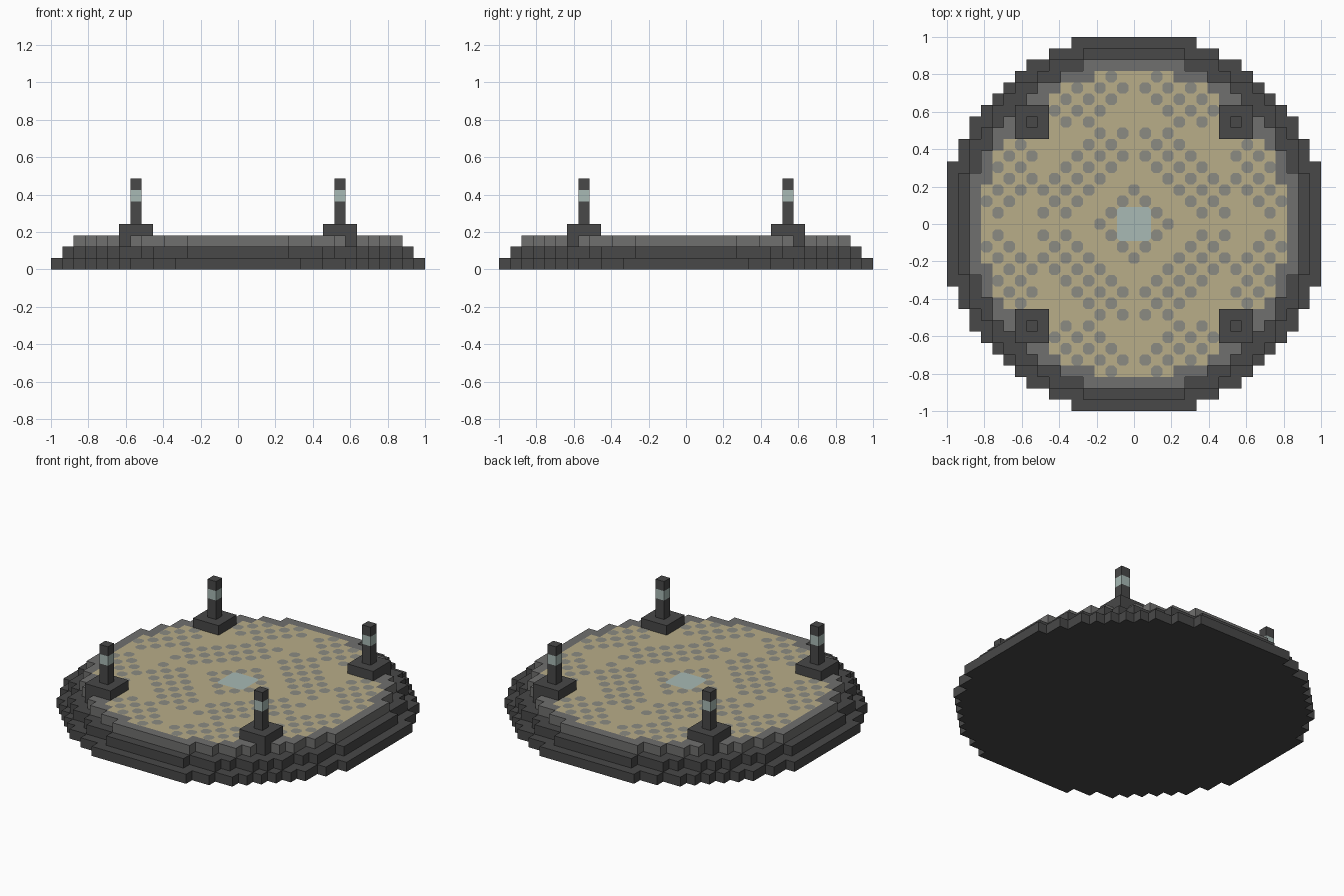
import bpy, bmesh, math
from mathutils import Matrix, Vector

if "Cube" in bpy.data.objects:
    bpy.data.objects.remove(bpy.data.objects["Cube"])

N = 33               # blocks across
S = 2 / N            # size of one block


def material(name, rgb):
    m = bpy.data.materials.new(name)
    m.use_nodes = True
    m.diffuse_color = (*rgb, 1)
    m.node_tree.nodes["Principled BSDF"].inputs["Base Color"].default_value = (*rgb, 1)
    return m


dark = material("dark stone", (0.065, 0.065, 0.065))
grey = material("grey stone", (0.162, 0.16, 0.158))
sand = material("sand floor", (0.48, 0.418, 0.25))
spot = material("spot grey", (0.26, 0.258, 0.225))
pale = material("pale crystal", (0.392, 0.491, 0.462))


def finish(name, bm, *mats):
    me = bpy.data.meshes.new(name)
    bm.to_mesh(me)
    bm.free()
    for m in mats:
        me.materials.append(m)
    ob = bpy.data.objects.new(name, me)
    bpy.context.collection.objects.link(ob)
    return ob


def cell(v):
    return round(v.x / S), round(v.y / S)


def under_pillar(i, j):
    return min(abs(i), abs(j)) >= 8 and max(abs(i), abs(j)) <= 10


def tier(name, level, radius, mats, keep=lambda i, j: True, paint=None):
    """One block-high stepped disc, cut from a square grid of blocks."""
    bm = bmesh.new()
    bmesh.ops.create_grid(bm, x_segments=N, y_segments=N, size=1)
    out = []
    for f in bm.faces:
        i, j = cell(f.calc_center_median())
        if math.hypot(i, j) > radius or not keep(i, j):
            out.append(f)
    bmesh.ops.delete(bm, geom=out, context='FACES')
    ext = bmesh.ops.extrude_face_region(bm, geom=bm.faces[:], use_keep_orig=True)
    top = [g for g in ext["geom"] if isinstance(g, bmesh.types.BMVert)]
    bmesh.ops.translate(bm, verts=top, vec=(0, 0, S))
    bmesh.ops.translate(bm, verts=bm.verts, vec=(0, 0, level * S))
    bmesh.ops.recalc_face_normals(bm, faces=bm.faces)
    if paint:
        for f in bm.faces:
            if f.normal.z > 0.5:
                f.material_index = paint(*cell(f.calc_center_median()))
    return finish(name, bm, *mats)


def block(name, i, j, low, high, width, mat):
    """Box given in block units."""
    bm = bmesh.new()
    scale = Matrix.Diagonal((width * S, width * S, (high - low) * S, 1))
    place = Matrix.Translation(Vector((i, j, (low + high) / 2)) * S)
    bmesh.ops.create_cube(bm, size=1, matrix=place @ scale)
    return finish(name, bm, mat)


# Stepped base and floor slab
tier("lower_step", 0, 16.8, [dark])
tier("middle_step", 1, 15.78, [dark])
tier("floor_slab", 2, 14.7, [grey, sand],
     keep=lambda i, j: not under_pillar(i, j),
     paint=lambda i, j: 1 if math.hypot(i, j) < 13.5 else 0)


# Checkered floor tiles, laid in diamond bands
def has_spot(i, j):
    a, b = abs(i), abs(j)
    if a + b == 3 and max(a, b) <= 3:
        return True
    if (a + b) % 2 == 0 or min(a, b) < 1 or under_pillar(a, b):
        return False
    if max(a, b) <= 8:
        return 7 <= a + b <= 11
    return a + b >= 13 and math.hypot(a, b) < 13.5


def add_tile(bm, i, j, width, height, corner):
    """Flat plate with clipped corners."""
    h, c = width * S / 2, width * S / 2 - corner * S
    ring = [(h, -c), (h, c), (c, h), (-c, h), (-h, c), (-h, -c), (-c, -h), (c, -h)]
    z = 3 * S + height
    bm.faces.new([bm.verts.new((i * S + x, j * S + y, z)) for x, y in ring])


tiles = bmesh.new()
half = N // 2
for i in range(-half, half + 1):
    for j in range(-half, half + 1):
        if has_spot(i, j):
            add_tile(tiles, i, j, 1, 0.002, 0.25)
finish("floor_spots", tiles, spot)

centre = bmesh.new()
add_tile(centre, 0, 0, 3, 0.003, 0.25)
finish("centre_tile", centre, pale)

# Four corner pillars with a glowing band
for sx, side in ((1, "left"), (-1, "right")):
    for sy, end in ((-1, "front"), (1, "back")):
        i, j, tag = 9 * sx, 9 * sy, f"{end}_{side}"
        block(f"pillar_base_{tag}", i, j, 2, 4, 3, dark)
        block(f"pillar_shaft_{tag}", i, j, 4, 6, 1, dark)
        block(f"pillar_band_{tag}", i, j, 6, 7, 1, pale)
        block(f"pillar_cap_{tag}", i, j, 7, 8, 1, dark)
